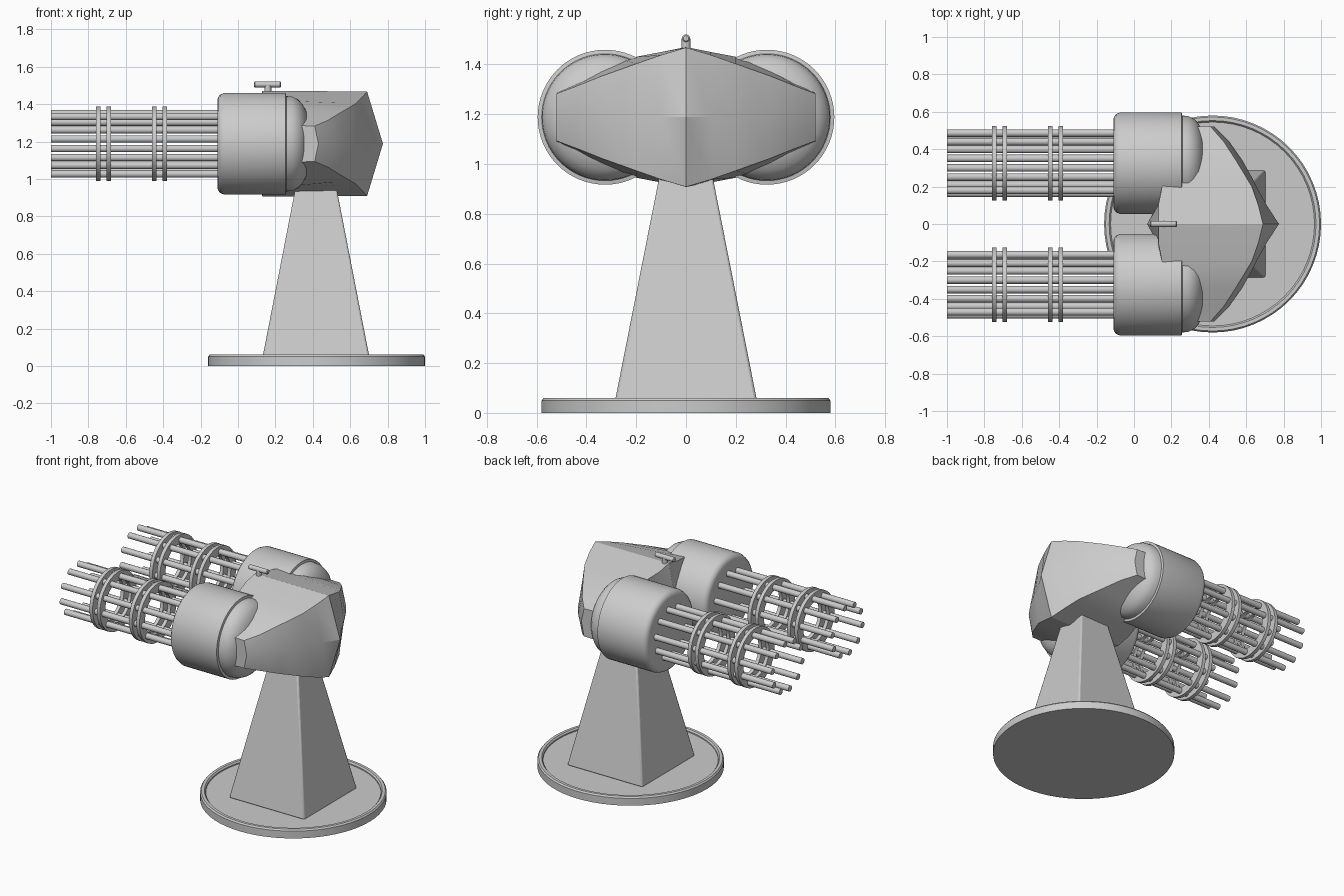
import bpy, bmesh, math
from mathutils import Matrix, Vector

if "Cube" in bpy.data.objects:
    bpy.data.objects.remove(bpy.data.objects["Cube"])

grey = bpy.data.materials.new("plain_grey")
grey.diffuse_color = (0.6, 0.6, 0.6, 1)
grey.use_nodes = True
grey.node_tree.nodes["Principled BSDF"].inputs["Base Color"].default_value = grey.diffuse_color


def finish(name, bm, angle=30, bevel=0):
    bmesh.ops.remove_doubles(bm, verts=bm.verts, dist=1e-5)
    bmesh.ops.recalc_face_normals(bm, faces=bm.faces)
    me = bpy.data.meshes.new(name)
    bm.to_mesh(me)
    bm.free()
    me.materials.append(grey)
    ob = bpy.data.objects.new(name, me)
    bpy.context.collection.objects.link(ob)
    if bevel:
        m = ob.modifiers.new("bevel", 'BEVEL')
        m.width = bevel
        m.segments = 2
    bpy.ops.object.select_all(action='DESELECT')
    ob.select_set(True)
    bpy.context.view_layer.objects.active = ob
    bpy.ops.object.shade_smooth_by_angle(angle=math.radians(angle))
    return ob


def lathe(bm, profile, origin, along_x=True, n=48, closed=False):
    """Spin (position, radius) points round the x or z axis."""
    rings = []
    for p, r in profile:
        ring = []
        for i in range(n):
            a = 2 * math.pi * i / n
            c, s = r * math.cos(a), r * math.sin(a)
            v = Vector((p, c, s) if along_x else (c, s, p))
            ring.append(bm.verts.new(v + Vector(origin)))
        rings.append(ring)
    pairs = list(zip(rings, rings[1:]))
    if closed:
        pairs.append((rings[-1], rings[0]))
    for a, b in pairs:
        for i in range(n):
            j = (i + 1) % n
            bm.faces.new((a[i], a[j], b[j], b[i]))
    if not closed:
        bm.faces.new(rings[0])
        bm.faces.new(rings[-1])


# Round base plate with a raised lip
bm = bmesh.new()
lathe(bm, [(0, .58), (.05, .58), (.06, .572), (.06, .553), (.05, .545), (.042, .545)],
      (.42, 0, 0), False, 64)
finish("base_plate", bm)

# Tapered four-sided pedestal
bm = bmesh.new()
low = [bm.verts.new((.417 + sx * .287, sy * .287, .04)) for sx, sy in ((-1, -1), (1, -1), (1, 1), (-1, 1))]
top = [bm.verts.new((.417 + sx * .108, sy * .105, .96)) for sx, sy in ((-1, -1), (1, -1), (1, 1), (-1, 1))]
bm.faces.new(low)
bm.faces.new(top)
for i in range(4):
    bm.faces.new((low[i], low[(i + 1) % 4], top[(i + 1) % 4], top[i]))
finish("pedestal", bm, bevel=.01)

# Turret head: cross-sections along y, mirrored to both sides and top to bottom
ZC = 1.188
# y, mid front x, top front x, front half height, top back x, back half height, mid back x
half = [(0, .07, .13, .282, .69, .28, .775),
        (.1, .125, .13, .262, .665, .25, .71),
        (.2, .14, .15, .243, .63, .215, .655),
        (.25, .22, .24, .23, .60, .197, .63),
        (.34, .27, .28, .19, .545, .165, .58),
        (.44, .29, .30, .135, .48, .125, .51),
        (.52, .31, .33, .097, .41, .095, .43)]
sections = [(-s[0],) + s[1:] for s in half[:0:-1]] + half
bm = bmesh.new()
loops = []
for y, fm, ft, fh, bt, bh, bk in sections:
    pts = [(fm, 0), (ft, fh), (bt, bh), (bk, 0), (bt, -bh), (ft, -fh)]
    loops.append([bm.verts.new((x, y, ZC + z)) for x, z in pts])
for a, b in zip(loops, loops[1:]):
    for i in range(6):
        j = (i + 1) % 6
        bm.faces.new((a[i], a[j], b[j], b[i]))
bm.faces.new(loops[0])
bm.faces.new(loops[-1])
finish("turret_head", bm, 20)

# Gun on each side: housing, barrel cluster and clamp rings
for side, label in ((-1, "right"), (1, "left")):
    cy = side * .325
    bm = bmesh.new()
    lathe(bm, [(-.11, .235), (-.106, .25), (-.095, .263), (-.075, .271), (.255, .271),
               (.258, .255), (.29, .252), (.32, .238), (.345, .212), (.365, .175),
               (.378, .125), (.384, .06), (.385, .01)], (0, cy, ZC), n=64)
    finish(label + "_gun_housing", bm)

    bm = bmesh.new()
    for i in range(10):
        a = 2 * math.pi * (i + .25) / 10
        lathe(bm, [(-1, .02), (-.1, .02)],
              (0, cy + .163 * math.cos(a), ZC + .163 * math.sin(a)), n=14)
    finish(label + "_barrels", bm)

    bm = bmesh.new()
    for x in (-.748, -.692, -.448, -.392):
        lathe(bm, [(x - .012, .2), (x + .012, .2), (x + .012, .14), (x - .012, .14)],
              (0, cy, ZC), n=48, closed=True)
    finish(label + "_clamp_rings", bm)

# Small sight on top: post and bar
bm = bmesh.new()
lathe(bm, [(1.44, .018), (1.505, .018)], (.16, 0, 0), False, 16)
lathe(bm, [(.085, .011), (.09, .016), (.225, .016), (.23, .011)], (0, 0, 1.505), n=16)
finish("top_sight", bm)
